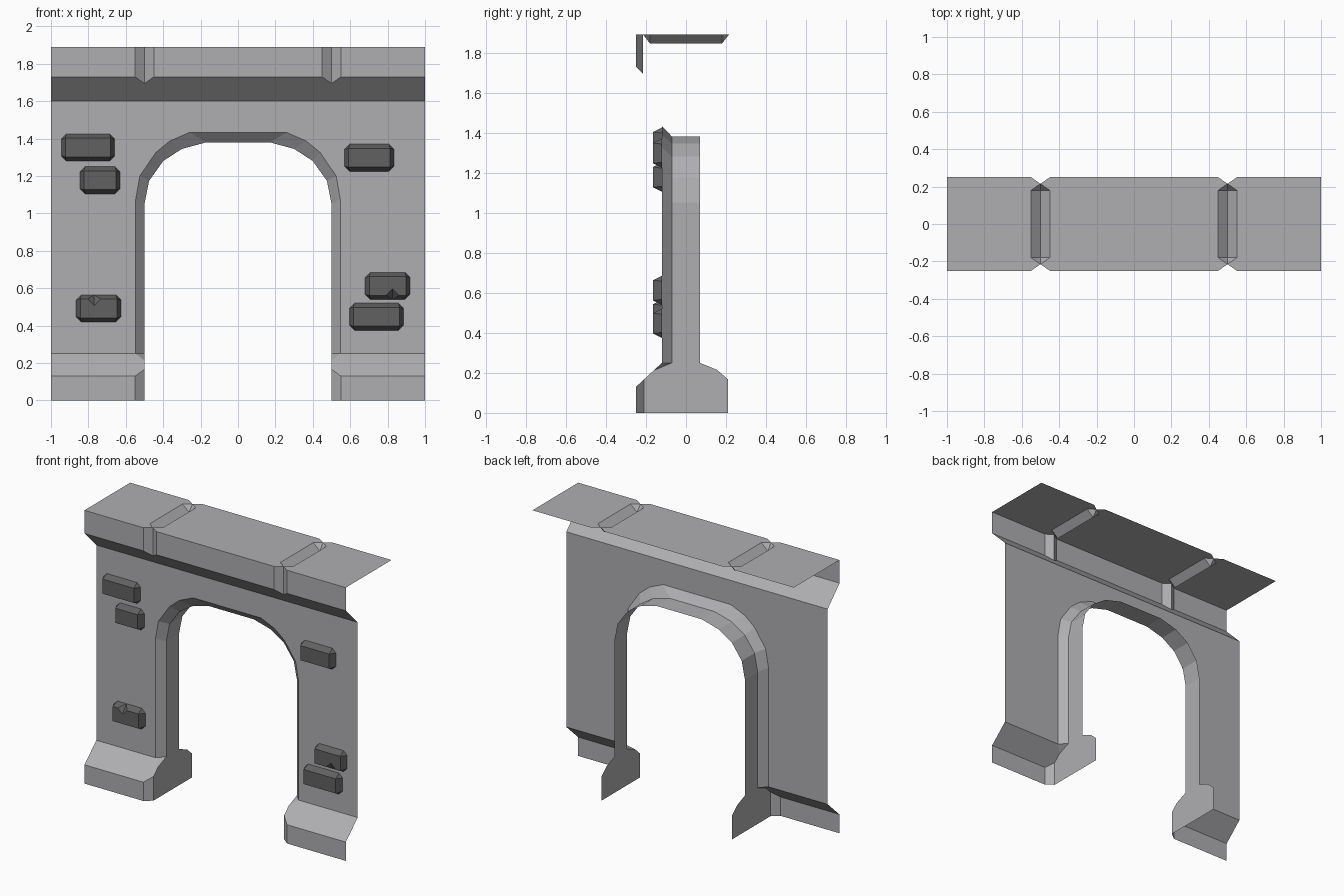
import bpy, bmesh
from mathutils import Vector

if "Cube" in bpy.data.objects:
    bpy.data.objects.remove(bpy.data.objects["Cube"])


def material(name, rgb):
    m = bpy.data.materials.new(name)
    m.diffuse_color = (*rgb, 1)
    m.use_nodes = True
    m.node_tree.nodes["Principled BSDF"].inputs["Base Color"].default_value = m.diffuse_color
    return m


WALL = material("light_grey_plaster", (0.43, 0.43, 0.45))
BRICK = material("dark_grey_stone", (0.12, 0.12, 0.12))


def build(name, faces, mat, mirror=True):
    """faces: list of (points, point the face should look toward)."""
    bm = bmesh.new()
    for pts, toward in faces:
        f = bm.faces.new([bm.verts.new(p) for p in pts])
        f.normal_update()
        if f.normal.dot(Vector(toward) - f.calc_center_median()) < 0:
            f.normal_flip()
    bmesh.ops.remove_doubles(bm, verts=bm.verts, dist=0.0005)
    me = bpy.data.meshes.new(name)
    bm.to_mesh(me)
    bm.free()
    me.materials.append(mat)
    ob = bpy.data.objects.new(name, me)
    bpy.context.collection.objects.link(ob)
    if mirror:
        ob.modifiers.new("mirror", 'MIRROR').use_clip = True
    return ob


FRONT, OPENING = (0.5, -9, 1), (0, -1, 0.6)
ABOVE, BELOW = (0.5, -5, 9), (0.5, -5, -5)

# Arch outlines, half, from crown down to the base
outer = [(0, 1.433), (0.26, 1.433), (0.365, 1.387), (0.44, 1.325),
         (0.525, 1.2), (0.547, 1.075), (0.547, 0.25)]
inner = [(0, 1.38), (0.17, 1.38), (0.30, 1.345), (0.40, 1.28),
         (0.475, 1.175), (0.50, 1.05), (0.50, 0.25)]

# Front wall sheet
build("front_wall", [([(x, -0.12, z) for x, z in
      outer + [(1, 0.25), (1, 1.6), (0, 1.6)]], FRONT)], WALL)

# Arch chamfer and inner lining
arch = []
for i in range(len(outer) - 1):
    (a, b), (c, d) = outer[i:i + 2], inner[i:i + 2]
    arch.append(([(a[0], -0.12, a[1]), (b[0], -0.12, b[1]),
                  (d[0], -0.07, d[1]), (c[0], -0.07, c[1])], OPENING))
    arch.append(([(c[0], -0.07, c[1]), (d[0], -0.07, d[1]),
                  (d[0], 0.07, d[1]), (c[0], 0.07, c[1])], OPENING))
build("arch_lining", arch, WALL)

# Flared base: front, slope, cut corner, jamb
jamb = [(-0.21, 0), (-0.21, 0.167), (-0.16, 0.213), (-0.07, 0.25),
        (0.07, 0.25), (0.155, 0.215), (0.21, 0.167), (0.21, 0)]
build("base", [
    ([(0.55, -0.25, 0), (1, -0.25, 0), (1, -0.25, 0.13), (0.55, -0.25, 0.13)], FRONT),
    ([(0.55, -0.25, 0.13), (1, -0.25, 0.13), (1, -0.12, 0.25), (0.547, -0.12, 0.25),
      (0.5, -0.16, 0.213), (0.5, -0.21, 0.167)], ABOVE),
    ([(0.547, -0.12, 0.25), (0.5, -0.07, 0.25), (0.5, -0.16, 0.213)], OPENING),
    ([(0.5, -0.21, 0), (0.55, -0.25, 0), (0.55, -0.25, 0.13), (0.5, -0.21, 0.167)], OPENING),
    ([(0.5, y, z) for y, z in jamb] and
     ([(0.5, y, z) for y, z in jamb], OPENING)[0], OPENING),
], WALL)

# Cornice: sloped underside, then front, top and V grooves at each joint
T, B, J = 1.89, 1.73, 0.5
cornice = [([(0, -0.12, 1.6), (1, -0.12, 1.6), (1, -0.25, B), (0.55, -0.25, B),
             (J, -0.215, 1.695), (0.45, -0.25, B), (0, -0.25, B)], BELOW)]
for end, side in ((0, 0.45), (1, 0.55)):
    cornice.append(([(end, -0.25, B), (side, -0.25, B),
                     (side, -0.25, T), (end, -0.25, T)], FRONT))
    cornice.append(([(side, -0.25, B), (J, -0.215, 1.695),
                     (J, -0.215, T), (side, -0.25, T)], FRONT))
    cornice.append(([(end, -0.25, T), (side, -0.25, T), (J, -0.215, T),
                     (side, -0.18, T), (side, 0.18, T), (J, 0.215, T),
                     (side, 0.25, T), (end, 0.25, T)], ABOVE))
    cornice.append(([(side, -0.18, T), (J, -0.18, 1.845),
                     (J, 0.18, 1.845), (side, 0.18, T)], (J, 0, 9)))
    for s in (-1, 1):
        cornice.append(([(side, s * 0.18, T), (J, s * 0.215, T),
                         (J, s * 0.18, 1.845)], (J, 0, 9)))
build("cornice", cornice, WALL)


# Raised stones: octagonal foot, smaller rectangular face, optional chip
def stone(i, x0, x1, z0, z1, chip=0):
    c, t = 0.027, 0.022
    foot = [(x0 + c, z0), (x1 - c, z0), (x1, z0 + c), (x1, z1 - c),
            (x1 - c, z1), (x0 + c, z1), (x0, z1 - c), (x0, z0 + c)]
    l, r, b, u = x0 + t, x1 - t, z0 + t, z1 - t
    face = [(l, b), (r, b), (r, b), (r, u), (r, u), (l, u), (l, u), (l, b)]
    if chip:
        m = x0 + 0.4 * (x1 - x0) if chip > 0 else x0 + 0.61 * (x1 - x0)
        edge, e = (z1, u) if chip > 0 else (z0, b)
        notch = [(m + chip * k, e - chip * d) for k, d in
                 ((0.035, 0), (0, 0.035), (-0.035, 0))]
        at = 5 if chip > 0 else 1
        foot[at:at] = [(m, edge)] * 3
        face[at:at] = notch
    n = len(foot)
    front = [face[k] for k in range(n) if face[k] != face[k - 1]]
    faces = [([(x, -0.165, z) for x, z in front], FRONT)]
    out = ((x0 + x1) / 2, (z0 + z1) / 2)
    for k in range(n):
        j = (k + 1) % n
        pts = [(foot[k][0], -0.121, foot[k][1]), (foot[j][0], -0.121, foot[j][1]),
               (face[j][0], -0.165, face[j][1]), (face[k][0], -0.165, face[k][1])]
        pts = [p for q, p in enumerate(pts) if p != pts[q - 1]]
        faces.append((pts, (pts[0][0], -9, pts[0][2])))
    build(f"stone_{i}", faces, BRICK, mirror=False)


STONES = [(-0.945, -0.66, 1.28, 1.425), (-0.845, -0.63, 1.105, 1.25),
          (-0.865, -0.625, 0.42, 0.565, 1), (0.57, 0.835, 1.225, 1.37),
          (0.68, 0.92, 0.54, 0.685, -1), (0.595, 0.885, 0.375, 0.52)]
for i, s in enumerate(STONES, 1):
    stone(i, *s)
